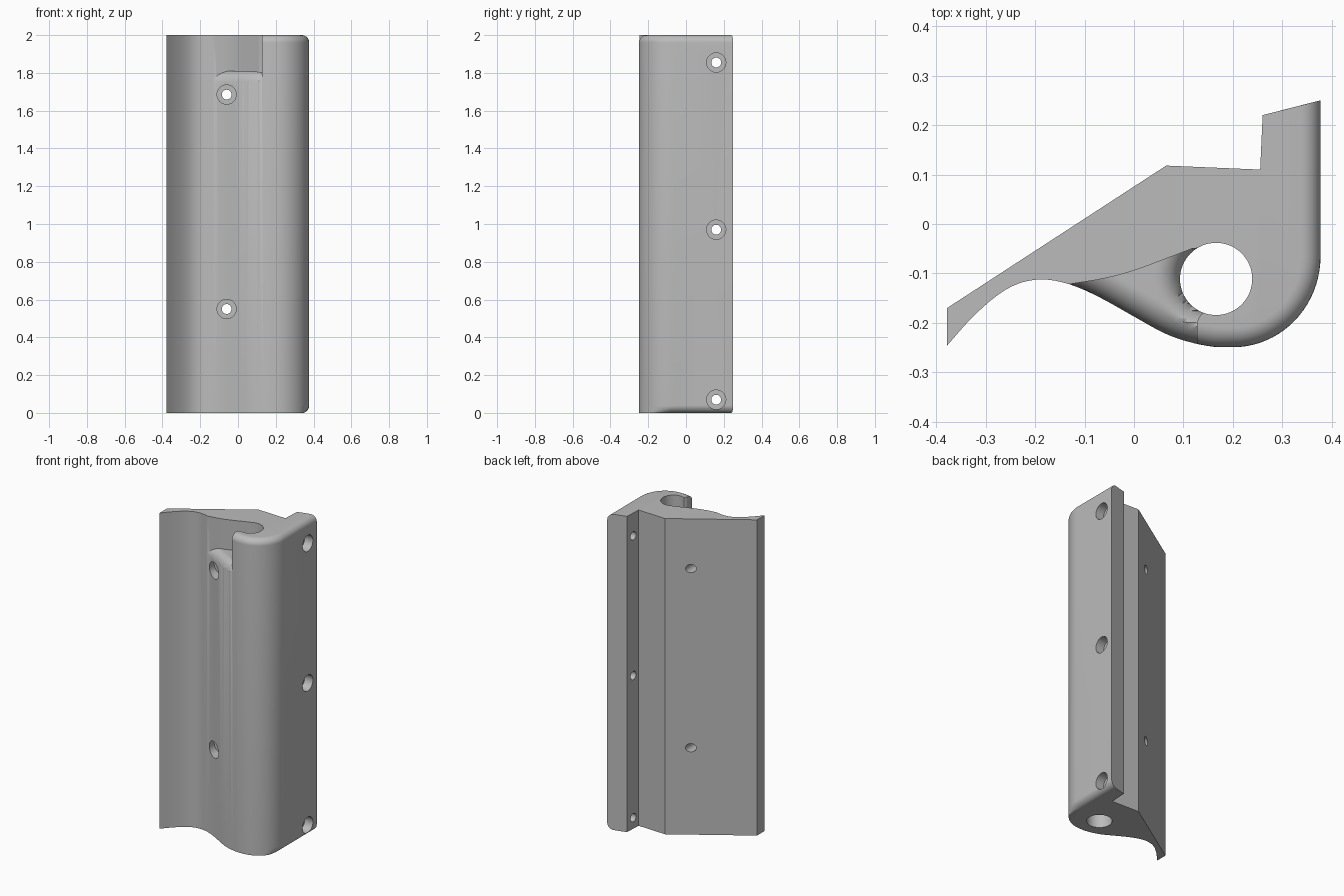
import bpy, bmesh, math
from mathutils import Vector

cube = bpy.data.objects.get("Cube")
if cube:
    bpy.data.objects.remove(cube, do_unlink=True)

HEIGHT = 2.0
BORE = Vector((0.166, -0.111))
BORE_R = 0.073
ROUND = 0.04

grey = bpy.data.materials.new("plain grey")
grey.use_nodes = True
grey.diffuse_color = (0.5, 0.5, 0.5, 1)
grey.node_tree.nodes["Principled BSDF"].inputs["Base Color"].default_value = grey.diffuse_color


def make_object(name, bm):
    bmesh.ops.recalc_face_normals(bm, faces=bm.faces[:])
    mesh = bpy.data.meshes.new(name)
    bm.to_mesh(mesh)
    bm.free()
    mesh.materials.append(grey)
    obj = bpy.data.objects.new(name, mesh)
    bpy.context.collection.objects.link(obj)
    return obj


def spline(points, steps):
    """Smooth curve through the points."""
    p = [Vector(q) for q in points]
    p = [2 * p[0] - p[1]] + p + [2 * p[-1] - p[-2]]
    out = []
    for a, b, c, d in zip(p, p[1:], p[2:], p[3:]):
        for i in range(steps):
            t = i / steps
            out.append(0.5 * (2 * b + (c - a) * t + (2 * a - 5 * b + 4 * c - d) * t * t
                              + (3 * b - a - 3 * c + d) * t ** 3))
    return out + [p[-2]]


def height_at(curve, x):
    for a, b in zip(curve, curve[1:]):
        if x <= b[0]:
            return a[1] + (b[1] - a[1]) * (x - a[0]) / (b[0] - a[0])
    return curve[-1][1]


def quarter(d, r):
    """Drop of a quarter-round edge at distance d from it."""
    d = min(max(d, 0), r)
    return r - math.sqrt(r * r - (r - d) ** 2)


# Cross-section: wavy front, rounded corner, stepped back
wave = spline([(-0.378, -0.246), (-0.33, -0.192), (-0.28, -0.147), (-0.235, -0.121),
               (-0.185, -0.112), (-0.13, -0.122), (-0.07, -0.148), (0, -0.187),
               (0.06, -0.22), (0.11, -0.238), (0.16, -0.248), (0.2, -0.249)], 4)
corner = [Vector((0.2 + 0.177 * math.sin(a), -0.065 - 0.184 * math.cos(a)))
          for a in (math.pi / 2 * i / 20 for i in range(1, 21))]
back = [Vector(q) for q in ((0.377, 0.25), (0.26, 0.22), (0.255, 0.11),
                            (0.065, 0.118), (-0.378, -0.17))]
profile = wave + corner + back
last_round = len(wave) + len(corner)


def inward(i):
    if i == last_round:
        return Vector((-1, -0.26))
    t = (profile[i + 1] - profile[i - 1]).normalized()
    return Vector((-t.y, t.x))


def weight(i, top):
    if i > last_round or profile[i].x < 0.1:
        return 0
    return 1 if top else min(1, max(0, (profile[i].y + 0.18) / 0.1))


# Body: stacked sections whose ends draw in to round the outer edges
bm = bmesh.new()
steps = [ROUND * (1 - math.cos(math.pi / 2 * i / 8)) for i in range(9)]
levels = [(h, h, False) for h in steps] + [(HEIGHT - h, h, True) for h in reversed(steps)]
rings = []
for z, h, top in levels:
    ring = []
    for i, p in enumerate(profile):
        w = weight(i, top)
        q = p + inward(i) * w * quarter(h, ROUND) if w else p
        ring.append(bm.verts.new((q.x, q.y, z)))
    rings.append(ring)
for lo, hi in zip(rings, rings[1:]):
    for i in range(len(profile)):
        j = (i + 1) % len(profile)
        bm.faces.new((lo[i], lo[j], hi[j], hi[i]))
bm.faces.new(rings[0][::-1])
bm.faces.new(rings[-1])
body = make_object("handle_body", bm)


def cut(cutter):
    cutter.hide_render = True
    mod = body.modifiers.new("cut", 'BOOLEAN')
    mod.operation = 'DIFFERENCE'
    mod.solver = 'EXACT'
    mod.object = cutter
    bpy.context.view_layer.objects.active = body
    bpy.ops.object.modifier_apply(modifier=mod.name)
    bpy.data.objects.remove(cutter, do_unlink=True)


def cut_cylinder(start, end, radius, sides=32):
    start, end = Vector(start), Vector(end)
    axis = end - start
    bm = bmesh.new()
    bmesh.ops.create_cone(bm, cap_ends=True, segments=sides, radius1=radius,
                          radius2=radius, depth=axis.length)
    bm.transform(axis.to_track_quat('Z', 'Y').to_matrix().to_4x4())
    bmesh.ops.translate(bm, verts=bm.verts[:], vec=(start + end) / 2)
    cut(make_object("hole_cutter", bm))


# Top notch: curved rear wall, rounded lip and a floor that rolls off at its edges
rear = spline([(-0.14, -0.123), (-0.06, -0.11), (0, -0.094), (0.07, -0.068), (0.127, -0.046)], 6)
NX, NY, LIP = 28, 28, 0.032
bm = bmesh.new()
grid = []
for i in range(NX + 1):
    column = []
    x0 = -0.14 + 0.267 * i / NX
    front, wall = height_at(wave, x0), height_at(rear, x0)
    for j in range(NY + 1):
        y = front - 0.03 + (wall - front + 0.03) * j / NY
        x = x0
        if i == NX:
            x += quarter(LIP - max(0, y + 0.205), LIP)
        gap = (Vector((x, y)) - BORE).length - BORE_R
        z = 1.81 - max(quarter(y - front, 0.06), quarter(gap, 0.05))
        column.append(bm.verts.new((x, y, z)))
    grid.append(column)
for a, b in zip(grid, grid[1:]):
    for j in range(NY):
        bm.faces.new((a[j], b[j], b[j + 1]))
        bm.faces.new((a[j], b[j + 1], a[j + 1]))
lifted = bmesh.ops.extrude_face_region(bm, geom=bm.faces[:], use_keep_orig=True)
for v in lifted["geom"]:
    if isinstance(v, bmesh.types.BMVert):
        v.co.z = HEIGHT + 0.1
cut(make_object("notch_cutter", bm))

# Vertical bore
cut_cylinder((*BORE, -0.1), (*BORE, HEIGHT + 0.1), BORE_R, 64)

# Counterbored side and front screw holes
for z in (0.07, 0.97, 1.855):
    cut_cylinder((0.2, 0.16, z), (0.5, 0.16, z), 0.026)
    cut_cylinder((0.32, 0.16, z), (0.5, 0.16, z), 0.051)
for z in (0.55, 1.685):
    cut_cylinder((-0.06, -0.4, z), (-0.06, 0.2, z), 0.026)
    cut_cylinder((-0.06, -0.4, z), (-0.06, -0.08, z), 0.051)

bpy.ops.object.select_all(action='DESELECT')
body.select_set(True)
bpy.context.view_layer.objects.active = body
bpy.ops.object.shade_smooth_by_angle(angle=math.radians(30))
